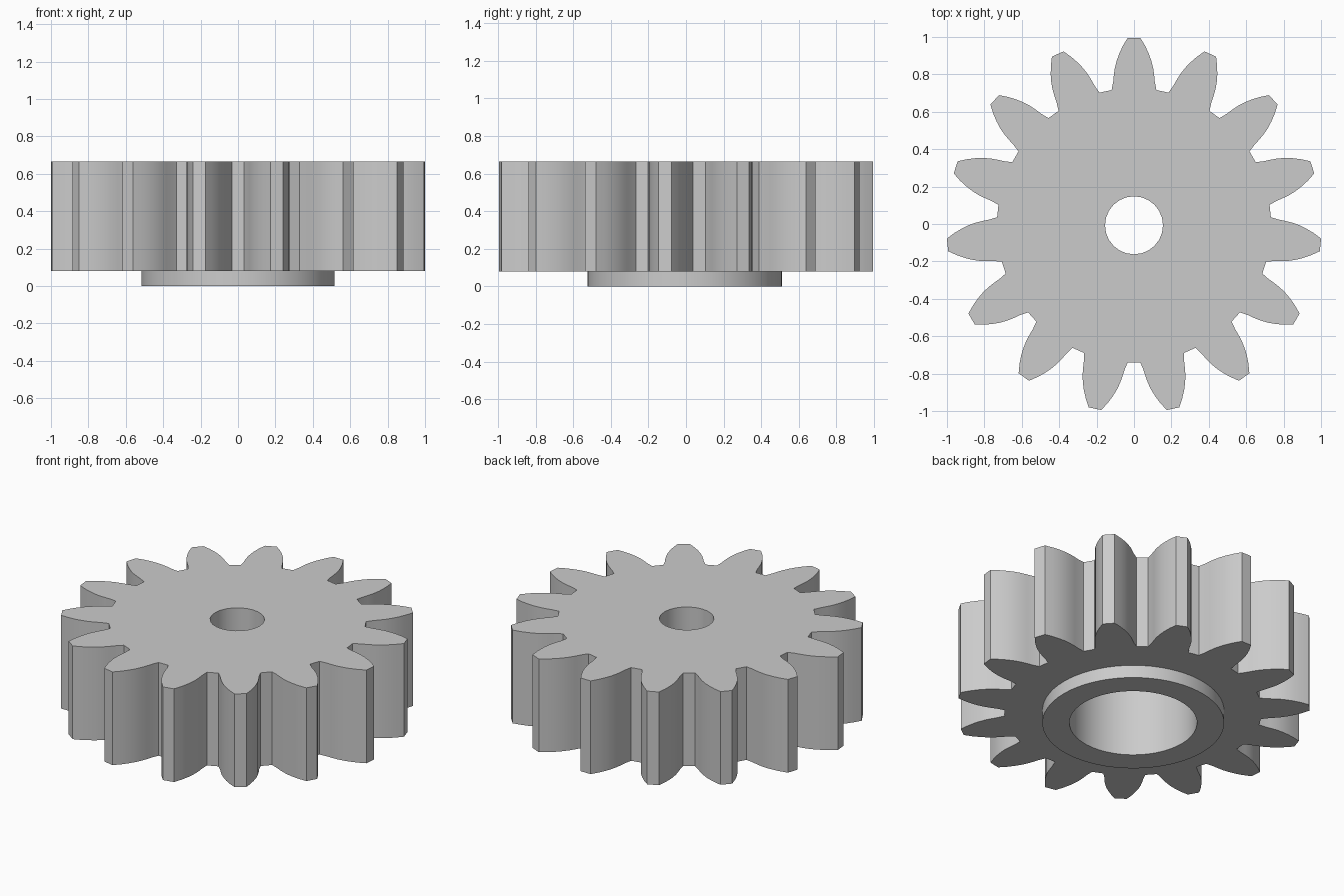
import bpy, bmesh
from math import sin, cos, radians

TEETH = 15
CY = -0.007            # gear axis offset in y
BOTTOM, TOP = 0.08, 0.665

cube = bpy.data.objects.get("Cube")
if cube:
    bpy.data.objects.remove(cube, do_unlink=True)

# Plain grey material
grey = bpy.data.materials.new("plain_grey")
grey.use_nodes = True
colour = (0.6, 0.6, 0.6, 1)
grey.diffuse_color = colour
grey.node_tree.nodes["Principled BSDF"].inputs["Base Color"].default_value = colour


def prism(name, points, z0, z1):
    """Extrude a closed outline from z0 to z1."""
    bm = bmesh.new()
    face = bm.faces.new([bm.verts.new((x, y + CY, z0)) for x, y in points])
    out = bmesh.ops.extrude_face_region(bm, geom=[face], use_keep_orig=True)
    for v in out["geom"]:
        if isinstance(v, bmesh.types.BMVert):
            v.co.z = z1
    bmesh.ops.recalc_face_normals(bm, faces=bm.faces)
    mesh = bpy.data.meshes.new(name)
    bm.to_mesh(mesh)
    bm.free()
    mesh.materials.append(grey)
    obj = bpy.data.objects.new(name, mesh)
    bpy.context.collection.objects.link(obj)
    return obj


def circle(radius, sides):
    return [(radius * cos(radians(360 * i / sides)),
             radius * sin(radians(360 * i / sides))) for i in range(sides)]


def combine(target, tool, operation):
    mod = target.modifiers.new(tool.name, 'BOOLEAN')
    mod.operation, mod.solver, mod.object = operation, 'EXACT', tool
    bpy.context.view_layer.objects.active = target
    bpy.ops.object.modifier_apply(modifier=mod.name)
    bpy.data.objects.remove(tool, do_unlink=True)


# Tooth flank: (radius, half angle in degrees) from root to tip
flank = [(0.733, 9.4), (0.775, 8.25), (0.81, 7.65), (0.847, 6.95),
         (0.885, 6.0), (0.92, 4.95), (0.96, 3.6), (1.003, 1.95)]
tooth = [(r, a) for r, a in flank] + [(r, -a) for r, a in reversed(flank)]

outline = []
for i in range(TEETH):
    middle = 90 - i * 360 / TEETH
    for r, a in tooth:
        t = radians(middle + a)
        outline.append((r * cos(t), r * sin(t)))

# Toothed body with hub collar below
gear = prism("gear_body", outline, BOTTOM, TOP)
combine(gear, prism("hub_collar", circle(0.517, 64), 0, 0.3), 'UNION')

# Wide blind bore from below and narrow shaft hole through the top web
combine(gear, prism("wide_bore", circle(0.363, 48), -0.2, 0.465), 'DIFFERENCE')
combine(gear, prism("shaft_hole", circle(0.155, 24), 0.2, 1.0), 'DIFFERENCE')

# Smooth curved walls, sharp corners
bpy.ops.object.select_all(action='DESELECT')
gear.select_set(True)
bpy.context.view_layer.objects.active = gear
bpy.ops.object.shade_smooth_by_angle(angle=radians(25))
